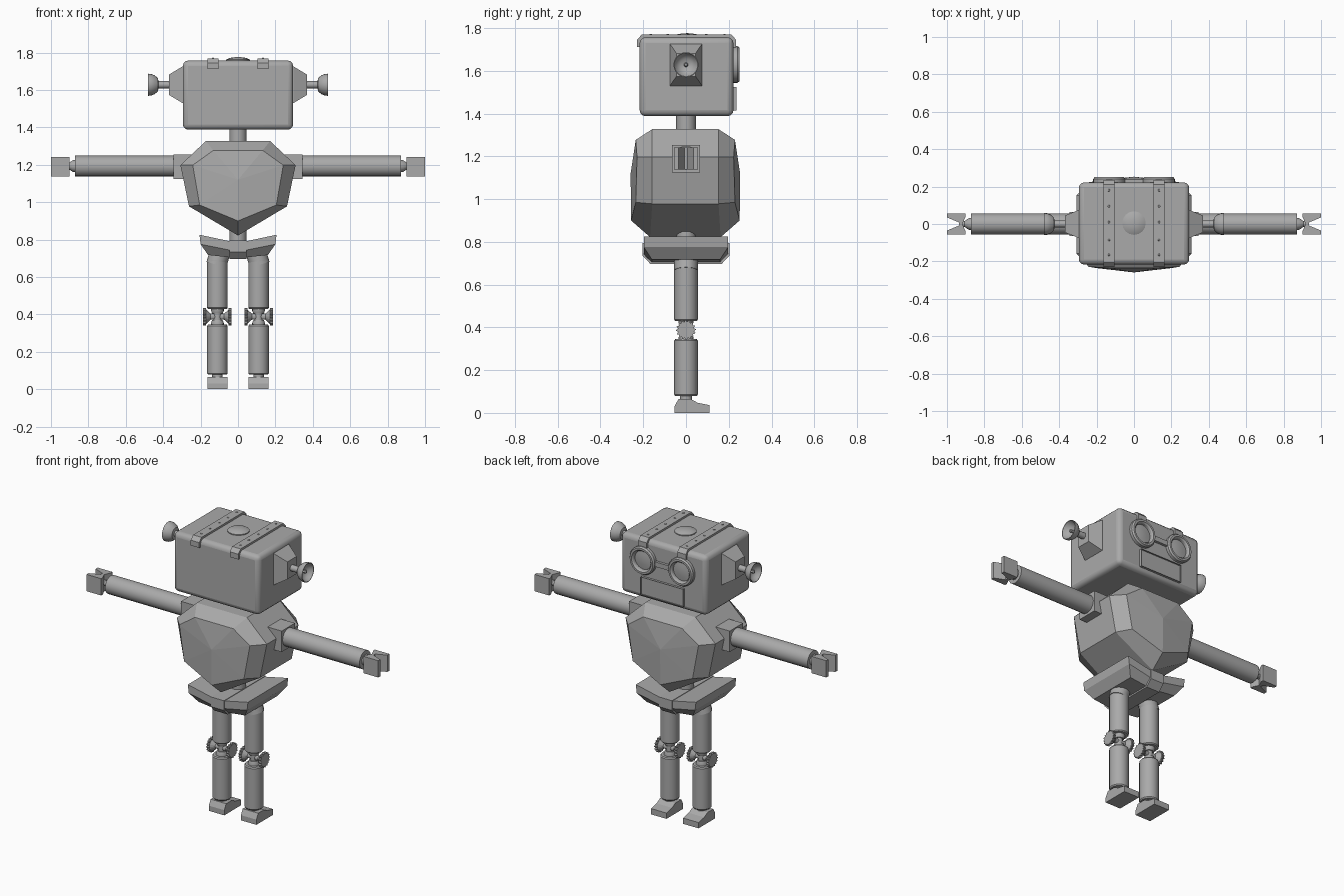
import bpy, bmesh, math
from mathutils import Vector

if "Cube" in bpy.data.objects:
    bpy.data.objects.remove(bpy.data.objects["Cube"])

grey = bpy.data.materials.new("plain grey")
grey.diffuse_color = (0.40, 0.40, 0.40, 1)
grey.use_nodes = True
grey.node_tree.nodes["Principled BSDF"].inputs["Base Color"].default_value = grey.diffuse_color


def finish(name, bm, mirror=False, smooth=True, bevel=0):
    bmesh.ops.remove_doubles(bm, verts=bm.verts, dist=1e-5)
    bmesh.ops.recalc_face_normals(bm, faces=bm.faces)
    me = bpy.data.meshes.new(name)
    bm.to_mesh(me)
    bm.free()
    me.materials.append(grey)
    ob = bpy.data.objects.new(name, me)
    bpy.context.collection.objects.link(ob)
    if bevel:
        m = ob.modifiers.new("bevel", 'BEVEL')
        m.width, m.segments = bevel, 3
    if mirror:
        m = ob.modifiers.new("mirror", 'MIRROR')
        m.use_mirror_merge = False
    if smooth:
        bpy.ops.object.select_all(action='DESELECT')
        ob.select_set(True)
        bpy.context.view_layer.objects.active = ob
        bpy.ops.object.shade_smooth_by_angle(angle=math.radians(32))
    return ob


def loft(bm, rings):
    """Joins rings of points with quads; returns the vertex rings."""
    vr = [[bm.verts.new(p) for p in r] for r in rings]
    for a, b in zip(vr, vr[1:]):
        n = len(a)
        for i in range(n):
            bm.faces.new((a[i], a[(i + 1) % n], b[(i + 1) % n], b[i]))
    return vr


def prism(bm, pts, axis, lo, hi):
    """Extrudes a 2D profile along x, y or z."""
    def place(p, d):
        q = list(p)
        q.insert("xyz".index(axis), d)
        return q
    vr = loft(bm, [[place(p, d) for p in pts] for d in (lo, hi)])
    bm.faces.new(vr[0])
    bm.faces.new(vr[1])


def box(bm, lo, hi):
    x0, y0, z0 = lo
    x1, y1, z1 = hi
    prism(bm, [(x0, y0), (x1, y0), (x1, y1), (x0, y1)], "z", z0, z1)


def lathe(bm, prof, at, axis=(0, 0, 1), seg=16):
    """Spins (radius, height) points around an axis; ends are capped."""
    q = Vector((0, 0, 1)).rotation_difference(Vector(axis).normalized())
    rings = []
    for r, h in prof:
        rings.append([(q @ Vector((r * math.cos(2 * math.pi * i / seg), r * math.sin(2 * math.pi * i / seg), h)))
                      + Vector(at) for i in range(seg)])
    vr = loft(bm, rings)
    for ring, (r, h) in ((vr[0], prof[0]), (vr[-1], prof[-1])):
        if r > 1e-4:
            bm.faces.new(ring)
    bmesh.ops.remove_doubles(bm, verts=bm.verts, dist=1e-5)


# Head block with rounded edges
bm = bmesh.new()
box(bm, (-.295, -.217, 1.388), (.295, .222, 1.757))
finish("head", bm, bevel=.028)

# Head straps with rivets
bm = bmesh.new()
prism(bm, [(-.230, 1.712), (-.230, 1.745), (-.207, 1.769), (.212, 1.769), (.235, 1.745), (.235, 1.70),
           (.20, 1.70), (.20, 1.74), (-.20, 1.74), (-.20, 1.712)], "x", .105, .163)
for y in (-.165, -.085, .01, .095, .18):
    lathe(bm, [(.007, 0), (.005, .004), (0, .005)], (.134, y, 1.768), seg=8)
finish("head_strap", bm, mirror=True)

# Dome button on top of the head
bm = bmesh.new()
lathe(bm, [(.063, 0), (.063, .008), (.045, .017), (.02, .021), (0, .022)], (0, .005, 1.754))
finish("head_button", bm)

# Goggle eyes and the bridge between them
bm = bmesh.new()
lathe(bm, [(.086, 0), (.086, .024), (.079, .034), (.067, .034), (.060, .026), (.058, .012), (.03, .016), (0, .018)],
      (.132, .216, 1.63), (0, 1, 0), 32)
finish("goggle_eye", bm, mirror=True)
bm = bmesh.new()
box(bm, (-.052, .21, 1.615), (.052, .238, 1.645))
finish("goggle_bridge", bm, smooth=False)

# Mouth plate with a raised rim
bm = bmesh.new()
box(bm, (-.145, .215, 1.415), (.145, .237, 1.525))
bm.faces.ensure_lookup_table()
front = max(bm.faces, key=lambda f: f.calc_center_median().y)
bmesh.ops.inset_region(bm, faces=[front], thickness=.012)
for v in front.verts:
    v.co.y -= .010
finish("mouth_plate", bm, smooth=False)

# Ear pyramids and dishes
bm = bmesh.new()
vr = loft(bm, [[(x, a * w, 1.628 + b * h) for a, b in ((-1, -1), (1, -1), (1, 1), (-1, 1))]
               for x, w, h in ((.285, .075, .098), (.296, .075, .098), (.37, .045, .054))])
bm.faces.new(vr[0])
bm.faces.new(vr[-1])
finish("ear_mount", bm, mirror=True, smooth=False)
bm = bmesh.new()
lathe(bm, [(.019, .36), (.019, .425), (.035, .428), (.050, .445), (.058, .465), (.059, .480), (.055, .480),
           (.045, .460), (.028, .447), (.008, .443), (.008, .458), (.010, .464), (.006, .470), (0, .472)],
      (0, 0, 1.628), (1, 0, 0), 20)
finish("ear_dish", bm, mirror=True)

# Neck and waist
for name, lo, hi in (("neck", 1.30, 1.40), ("waist", .74, .86)):
    bm = bmesh.new()
    lathe(bm, [(.046, lo), (.046, hi)], (0, 0, 0))
    finish(name, bm)

# Faceted torso: side band, sloped border and shallow pointed front and back
half_a = [(.172, 1.327, .155), (.308, 1.198, .155), (.262, .978, .155), (0, .822, .165)]
half_b = [(.132, 1.277, .232), (.242, 1.198, .226), (.205, .985, .232), (0, .90, .254)]


def ring(half, s):
    pts = half + [(-x, z, y) for x, z, y in half[-2::-1]]
    return [(x, s * y - .003, z) for x, z, y in pts]


bm = bmesh.new()
vr = loft(bm, [ring(half_b, -1), ring(half_a, -1), ring(half_a, 1), ring(half_b, 1)])
for r, y in ((vr[0], -.259), (vr[-1], .253)):
    c = bm.verts.new((0, y, 1.12))
    for i in range(len(r)):
        bm.faces.new((r[i], r[(i + 1) % len(r)], c))
finish("torso", bm, smooth=False)

# Shoulders, arms and wrists
bm = bmesh.new()
box(bm, (.24, -.065, 1.124), (.345, .065, 1.254))
finish("shoulder", bm, mirror=True, smooth=False)
bm = bmesh.new()
lathe(bm, [(.056, .33), (.056, .872)], (0, 0, 1.193), (1, 0, 0))
lathe(bm, [(.034, .865), (.030, .885), (.016, .905), (.016, .93)], (0, 0, 1.193), (1, 0, 0))
finish("arm", bm, mirror=True)

# Claw hands
bm = bmesh.new()
prism(bm, [(.90, .055), (1.0, .055), (1.0, .035), (.935, .008), (.935, -.008), (1.0, -.035), (1.0, -.055),
           (.90, -.055), (.90, -.04), (.918, 0), (.90, .04)], "z", 1.138, 1.242)
finish("hand", bm, mirror=True, smooth=False)

# Pelvis: sagging belt with a tapered underside
bm = bmesh.new()
rings = [[(s * x, t * y, z) for s, x, t, y, z in
          ((-1, o, -1, d, zo), (1, 0, -1, d, zc), (1, o, -1, d, zo), (1, o, 1, d, zo), (1, 0, 1, d, zc),
           (-1, o, 1, d, zo))]
         for o, d, zo, zc in ((.206, .197, .826, .782), (.200, .197, .775, .735), (.160, .160, .718, .700))]
vr = loft(bm, rings)
for r in (vr[0], vr[-1]):
    bm.faces.new((r[0], r[1], r[4], r[5]))
    bm.faces.new((r[1], r[2], r[3], r[4]))
finish("pelvis", bm, smooth=False)

# Central buckle strip around the pelvis
bm = bmesh.new()
prism(bm, [(-.203, .795), (.203, .795), (.203, .735), (.166, .696), (-.166, .696), (-.203, .735)], "x", -.046, .046)
finish("buckle", bm, smooth=False)

# Legs: thigh with bent top, shin and thin joint rods
LX = .110
bm = bmesh.new()
lathe(bm, [(.050, .430), (.055, .436), (.055, .690)], (LX, 0, 0))
lathe(bm, [(.055, -.02), (.055, .05)], (LX, 0, .685), (-.3, 0, 1))
lathe(bm, [(.050, .078), (.055, .085), (.055, .338), (.050, .345)], (LX, 0, 0))
lathe(bm, [(.028, .405), (.034, .42), (.034, .435)], (LX, 0, 0))
lathe(bm, [(.034, .34), (.034, .355), (.028, .37)], (LX, 0, 0))
lathe(bm, [(.021, .36), (.021, .415)], (LX, 0, 0))
lathe(bm, [(.028, .05), (.028, .085)], (LX, 0, 0))
finish("leg", bm, mirror=True)

# Knee gears on a flared axle
bm = bmesh.new()
KZ, teeth = .388, 16
lathe(bm, [(.040, -.062), (.016, -.036), (.016, .036), (.040, .062)], (LX, 0, KZ), (1, 0, 0))
gear = []
for i in range(teeth * 4):
    r = .046 if i % 4 < 2 else .039
    a = 2 * math.pi * i / (teeth * 4)
    gear.append((r * math.cos(a), KZ + r * math.sin(a)))
prism(bm, gear, "x", LX - .076, LX - .060)
prism(bm, gear, "x", LX + .060, LX + .076)
finish("knee_gear", bm, mirror=True, smooth=False)

# Feet
bm = bmesh.new()
prism(bm, [(-.053, 0), (.110, 0), (.110, .036), (.055, .047), (.022, .065), (-.035, .065), (-.053, .032)],
      "x", LX - .053, LX + .053)
finish("foot", bm, mirror=True, smooth=False)
